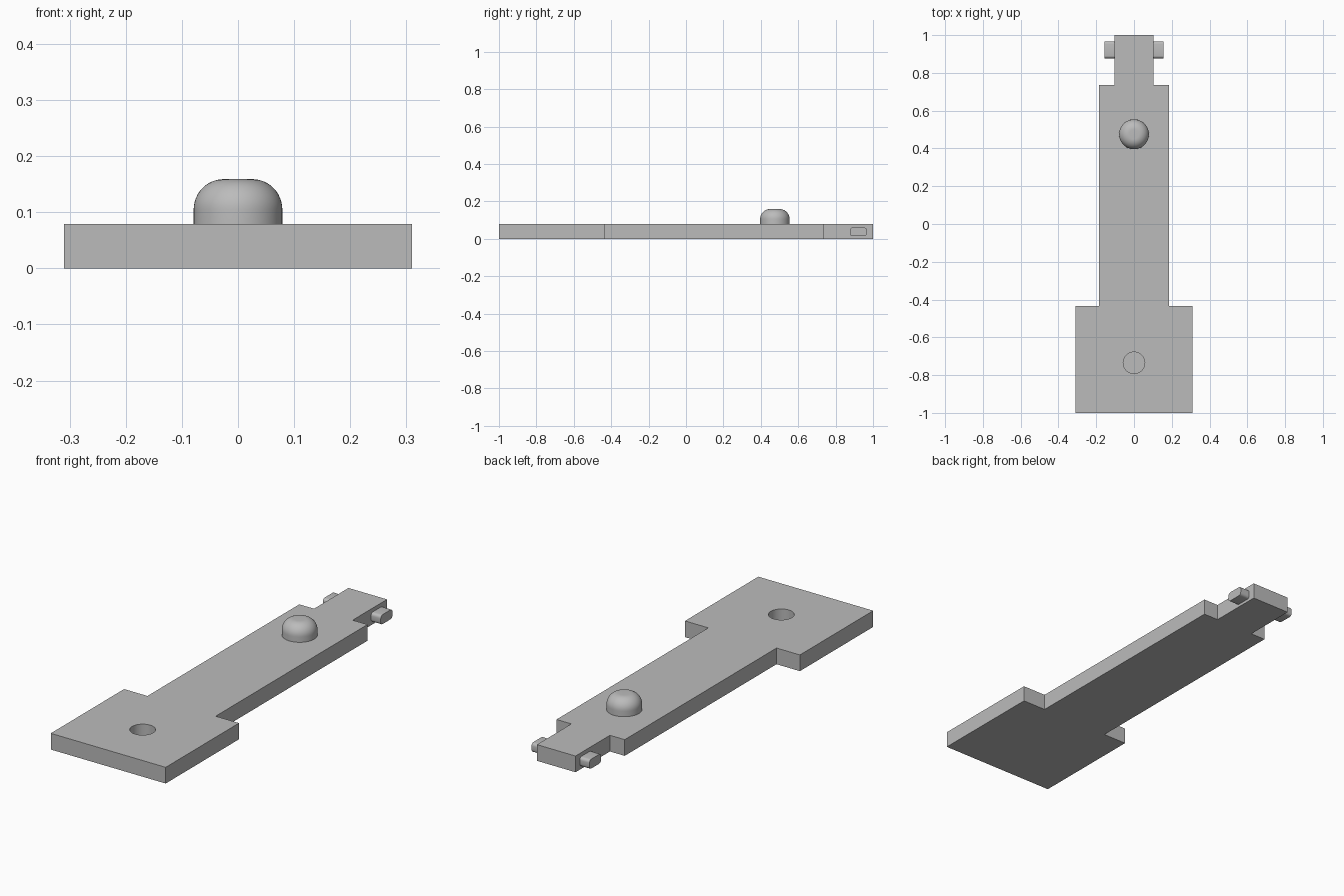
import bpy, bmesh, math
from mathutils import Matrix

cube = bpy.data.objects.get("Cube")
if cube:
    bpy.data.objects.remove(cube, do_unlink=True)

grey = bpy.data.materials.new("plain grey")
grey.use_nodes = True
colour = (0.5, 0.5, 0.5, 1)
grey.diffuse_color = colour
grey.node_tree.nodes["Principled BSDF"].inputs["Base Color"].default_value = colour

THICK = 0.079


def finish(name, bm, smooth=False):
    bmesh.ops.recalc_face_normals(bm, faces=bm.faces[:])
    mesh = bpy.data.meshes.new(name)
    bm.to_mesh(mesh)
    bm.free()
    mesh.materials.append(grey)
    obj = bpy.data.objects.new(name, mesh)
    bpy.context.collection.objects.link(obj)
    bpy.ops.object.select_all(action='DESELECT')
    obj.select_set(True)
    bpy.context.view_layer.objects.active = obj
    if smooth:
        bpy.ops.object.shade_smooth_by_angle(angle=math.radians(40))
    return obj


def extrude_outline(points, offset):
    bm = bmesh.new()
    face = bm.faces.new([bm.verts.new(p) for p in points])
    moved = bmesh.ops.extrude_face_region(bm, geom=[face])["geom"]
    bmesh.ops.translate(bm, vec=offset, verts=[v for v in moved if isinstance(v, bmesh.types.BMVert)])
    if not any(f.normal.dot(offset) < 0 and f is face for f in bm.faces) and not face.is_valid:
        bm.faces.new([v for v in bm.verts][:len(points)])
    return bm


# Stepped flat plate: wide foot, long arm, narrow neck
right = [(0.31, -1), (0.31, -0.435), (0.184, -0.435), (0.184, 0.735), (0.104, 0.735), (0.104, 1)]
outline = right + [(-x, y) for x, y in reversed(right)]
plate = extrude_outline([(x, y, 0) for x, y in outline], (0, 0, THICK))
plate = finish("plate", plate)

# Blind round hole in the foot
bm = bmesh.new()
bmesh.ops.create_cone(bm, cap_ends=True, segments=48, radius1=0.057, radius2=0.057, depth=0.13,
                      matrix=Matrix.Translation((0, -0.735, THICK)))
cutter = finish("hole_cutter", bm)
cutter.hide_render = True
hole = plate.modifiers.new("hole", 'BOOLEAN')
hole.operation = 'DIFFERENCE'
hole.solver = 'EXACT'
hole.object = cutter
bpy.context.view_layer.objects.active = plate
bpy.ops.object.modifier_apply(modifier="hole")
bpy.data.objects.remove(cutter, do_unlink=True)
bpy.ops.object.select_all(action='DESELECT')
plate.select_set(True)
bpy.context.view_layer.objects.active = plate
bpy.ops.object.shade_smooth_by_angle(angle=math.radians(30))

# Round button with a rolled edge and a small flat top
RADIUS, ROLL, TOP = 0.079, 0.054, 0.159
profile = [(RADIUS, THICK - 0.01)]
for i in range(13):
    a = math.pi / 2 * i / 12
    profile.append((RADIUS - ROLL + ROLL * math.cos(a), TOP - ROLL + ROLL * math.sin(a)))
profile.append((0, TOP))
bm = bmesh.new()
verts = [bm.verts.new((r, 0, z)) for r, z in profile]
edges = [bm.edges.new(pair) for pair in zip(verts, verts[1:])]
bmesh.ops.spin(bm, geom=verts + edges, cent=(0, 0, 0), axis=(0, 0, 1), angle=math.tau, steps=48)
bmesh.ops.remove_doubles(bm, verts=bm.verts[:], dist=0.0001)
bmesh.ops.translate(bm, vec=(0, 0.475, 0), verts=bm.verts[:])
finish("button", bm, smooth=True)

# Side pegs with rounded long edges
HALF_Y, HALF_Z, CORNER = 0.045, 0.023, 0.014
for side, name in ((1, "left_peg"), (-1, "right_peg")):
    points = []
    for k, (sy, sz) in enumerate(((1, 1), (-1, 1), (-1, -1), (1, -1))):
        for i in range(5):
            a = math.pi / 2 * (k + i / 4)
            points.append((side * 0.09, 0.922 + sy * (HALF_Y - CORNER) + CORNER * math.cos(a),
                           0.037 + sz * (HALF_Z - CORNER) + CORNER * math.sin(a)))
    finish(name, extrude_outline(points, (side * 0.066, 0, 0)), smooth=True)
